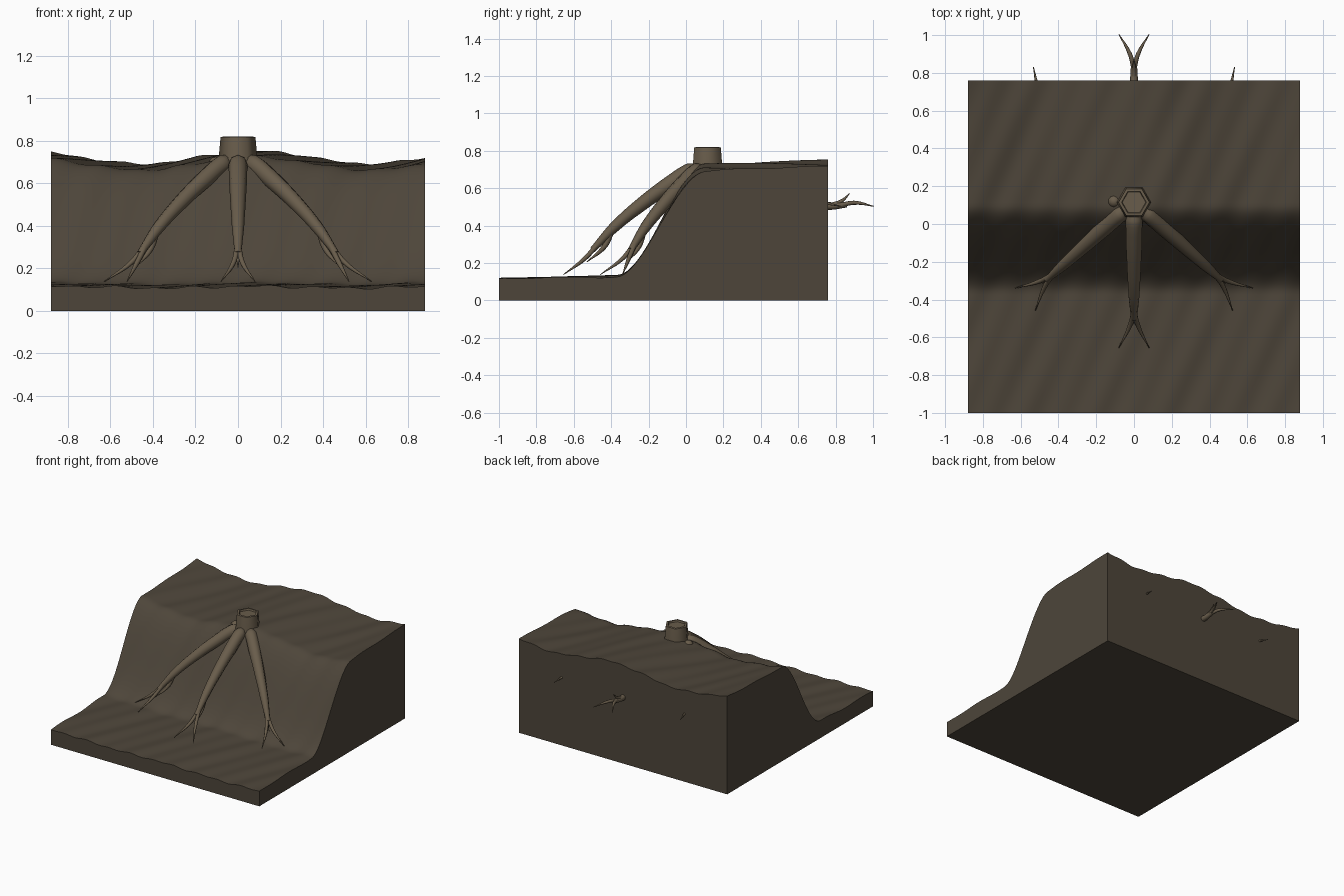
import bpy, bmesh
from math import sin, cos, pi, radians

if "Cube" in bpy.data.objects:
    bpy.data.objects.remove(bpy.data.objects["Cube"])


def material(name, rgb):
    m = bpy.data.materials.new(name)
    m.diffuse_color = (*rgb, 1)
    m.use_nodes = True
    m.node_tree.nodes["Principled BSDF"].inputs["Base Color"].default_value = m.diffuse_color
    return m


SOIL = material("soil", (0.075, 0.06, 0.042))
BARK = material("bark", (0.14, 0.108, 0.07))


def add_mesh(name, bm, mat, loc=(0, 0, 0)):
    bmesh.ops.recalc_face_normals(bm, faces=bm.faces)
    me = bpy.data.meshes.new(name)
    bm.to_mesh(me)
    bm.free()
    me.shade_smooth()
    me.materials.append(mat)
    ob = bpy.data.objects.new(name, me)
    ob.location = loc
    bpy.context.collection.objects.link(ob)
    return ob


# Bank: rippled height field with side walls and a flat bottom
def height(x, y):
    t = min(max((y + 0.37) / 0.47, 0), 1)
    s = t * t * (3 - 2 * t)
    top = 0.69 + 0.043 * max(y, 0) + 0.03 * cos(2 * pi * (x - 0.08) / 1.08)
    low = 0.112 + 0.015 * max(0, (y + 1) / 0.7) * (1 - t) + 0.004 * sin(7 * x + 1)
    ripple = 0.004 * sin(34 * x - 15 * y) + 0.003 * sin(19 * x - 11 * y + 1.3)
    return low + (top - low) * s + ripple


N = 90
bm = bmesh.new()
grid = [[None] * (N + 1) for _ in range(N + 1)]
for i in range(N + 1):
    for j in range(N + 1):
        x, y = -0.88 + 1.76 * i / N, -1 + 1.76 * j / N
        grid[i][j] = bm.verts.new((x, y, height(x, y)))
for i in range(N):
    for j in range(N):
        bm.faces.new((grid[i][j], grid[i + 1][j], grid[i + 1][j + 1], grid[i][j + 1]))
rim = ([grid[i][0] for i in range(N)] + [grid[N][j] for j in range(N)]
       + [grid[i][N] for i in range(N, 0, -1)] + [grid[0][j] for j in range(N, 0, -1)])
foot = [bm.verts.new((v.co.x, v.co.y, 0)) for v in rim]
for k in range(len(rim)):
    n = (k + 1) % len(rim)
    bm.faces.new((rim[k], foot[k], foot[n], rim[n]))
bm.faces.new(foot)
bank = add_mesh("bank", bm, SOIL)
bpy.context.view_layer.objects.active = bank
bank.select_set(True)
bpy.ops.object.shade_smooth_by_angle(angle=radians(60))

# Stump: six sided, with a raised rim around the cut face
bm = bmesh.new()
rings = []
for r, z in ((0.092, 0.68), (0.09, 0.73), (0.082, 0.818), (0.066, 0.82), (0.062, 0.808)):
    rings.append([bm.verts.new((r * cos(k * pi / 3), r * sin(k * pi / 3), z)) for k in range(6)])
for a, b in zip(rings, rings[1:]):
    for k in range(6):
        bm.faces.new((a[k], a[(k + 1) % 6], b[(k + 1) % 6], b[k]))
bm.faces.new(rings[0])
bm.faces.new(rings[-1])
stump = add_mesh("stump", bm, BARK, (0, 0.115, 0))
bpy.ops.object.select_all(action='DESELECT')
bpy.context.view_layer.objects.active = stump
stump.select_set(True)
bpy.ops.object.shade_smooth_by_angle(angle=radians(65))


# Roots: tapered tubes; each point is (outward, sideways, height, radius)
def root(name, angle, strands):
    ux, uy = sin(angle), cos(angle)
    cu = bpy.data.curves.new(name, 'CURVE')
    cu.dimensions = '3D'
    cu.bevel_depth = 1
    cu.bevel_resolution = 2
    cu.resolution_u = 6
    cu.use_fill_caps = True
    for pts in strands:
        sp = cu.splines.new('BEZIER')
        sp.bezier_points.add(len(pts) - 1)
        for p, (r, s, z, rad) in zip(sp.bezier_points, pts):
            p.co = (ux * r + uy * s, 0.12 + uy * r - ux * s, z)
            p.radius = rad
            p.handle_left_type = p.handle_right_type = 'AUTO'
    tmp = bpy.data.objects.new(name + "_path", cu)
    bpy.context.collection.objects.link(tmp)
    dg = bpy.context.evaluated_depsgraph_get()
    me = bpy.data.meshes.new_from_object(tmp.evaluated_get(dg))
    bpy.data.objects.remove(tmp)
    me.shade_smooth()
    me.materials.clear()
    me.materials.append(BARK)
    bpy.context.collection.objects.link(bpy.data.objects.new(name, me))


front = [[(0.06, 0, 0.705, 0.03), (0.1, 0, 0.69, 0.044), (0.21, 0, 0.62, 0.043),
          (0.35, 0, 0.52, 0.037), (0.5, 0, 0.395, 0.029), (0.62, 0, 0.27, 0.016)],
         [(0.52, 0, 0.37, 0.018), (0.555, 0, 0.29, 0.014), (0.65, 0, 0.205, 0.002)]]
back = [[(0.04, 0, 0.69, 0.035), (0.1, 0, 0.665, 0.044), (0.25, 0, 0.61, 0.042),
         (0.45, 0, 0.545, 0.033), (0.64, 0, 0.505, 0.021), (0.74, 0, 0.512, 0.015)],
        [(0.64, 0, 0.505, 0.014), (0.71, 0, 0.53, 0.01), (0.755, 0, 0.572, 0.002)]]
for s in (-1, 1):
    front.append([(0.58, 0, 0.315, 0.014), (0.66, 0.022 * s, 0.225, 0.012), (0.775, 0.08 * s, 0.138, 0.002)])
    back.append([(0.7, 0, 0.508, 0.013), (0.78, 0.022 * s, 0.522, 0.011), (0.885, 0.08 * s, 0.503, 0.002)])

root("front_root", pi, front)
root("back_root", 0, back)
for side, s in (("left", -1), ("right", 1)):
    root(side + "_front_root", s * radians(132), front)
    root(side + "_back_root", s * radians(42), back)
    # Knuckle where a side root dives into the soil
    bm = bmesh.new()
    bmesh.ops.create_uvsphere(bm, u_segments=10, v_segments=6, radius=0.035)
    add_mesh(side + "_knuckle", bm, BARK, (0.105 * s, 0.12, 0.69))
